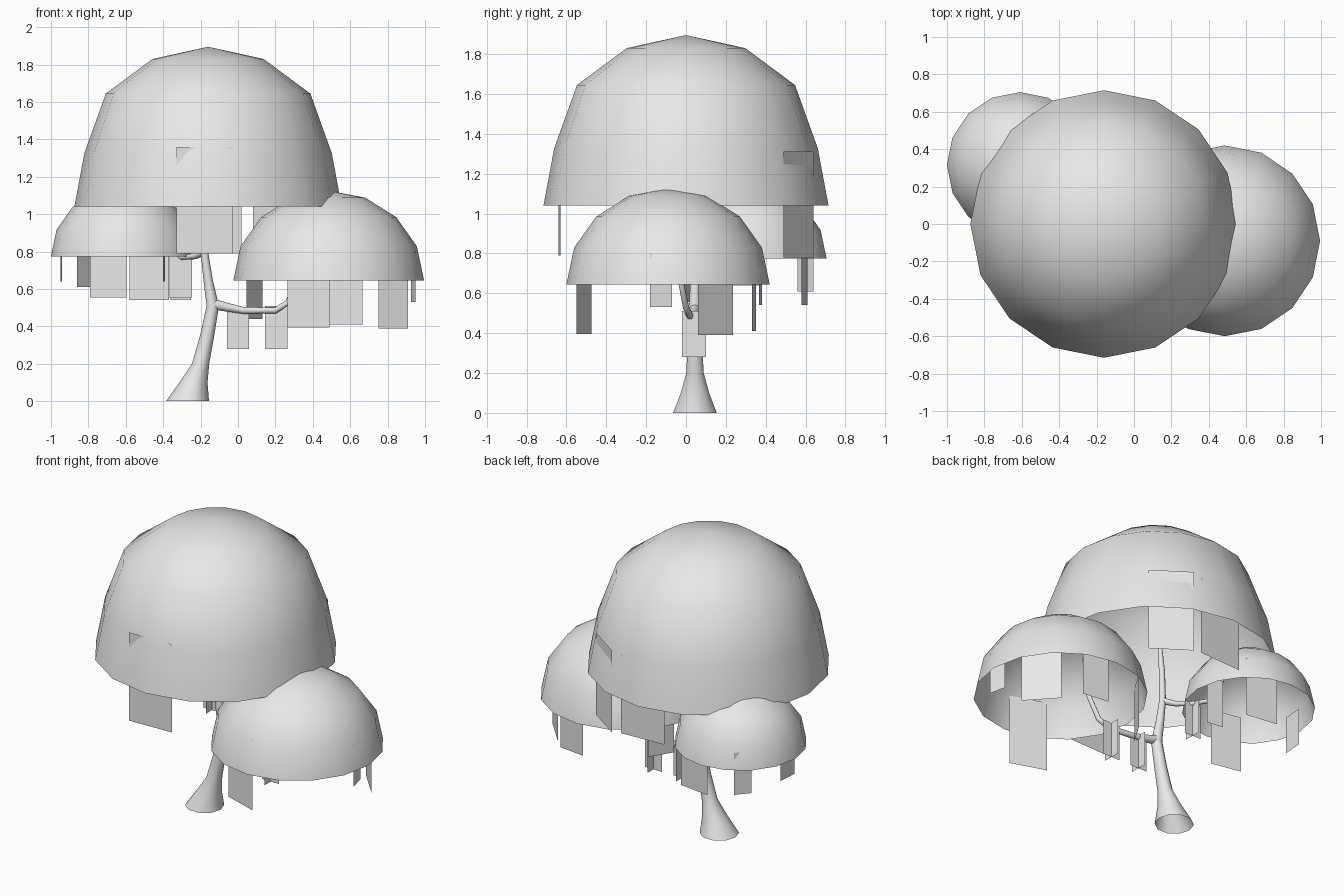
import bpy, bmesh, math
from mathutils import Vector

old = bpy.data.objects.get("Cube")
if old:
    bpy.data.objects.remove(old)

gray = bpy.data.materials.new("plain gray")
gray.use_nodes = True
color = (0.8, 0.8, 0.8, 1)
gray.diffuse_color = color
gray.node_tree.nodes["Principled BSDF"].inputs["Base Color"].default_value = color


def finish(bm, name, smooth=False):
    bmesh.ops.remove_doubles(bm, verts=bm.verts, dist=1e-5)
    mesh = bpy.data.meshes.new(name)
    bm.to_mesh(mesh)
    bm.free()
    mesh.materials.append(gray)
    for p in mesh.polygons:
        p.use_smooth = smooth
    obj = bpy.data.objects.new(name, mesh)
    bpy.context.collection.objects.link(obj)
    return obj


def bridge(bm, rings):
    for low, high in zip(rings, rings[1:]):
        n = len(low)
        for i in range(n):
            j = (i + 1) % n
            bm.faces.new((low[i], low[j], high[j], high[i]))


def dome(name, center, radius, height, profile):
    """Open canopy shell: lathed profile of (radius, height) fractions."""
    bm = bmesh.new()
    sides = 16
    rings = []
    for r, h in profile:
        rings.append([bm.verts.new((center[0] + radius * r * math.cos(a),
                                    center[1] + radius * r * math.sin(a),
                                    center[2] + height * h))
                      for a in (math.tau * i / sides for i in range(sides))])
    bridge(bm, rings)
    top = bm.verts.new((center[0], center[1], center[2] + height))
    last = rings[-1]
    for i in range(sides):
        bm.faces.new((last[i], last[(i + 1) % sides], top))
    finish(bm, name, True)


def limb(name, path, level=False, sides=10):
    """Tapered open tube along points of (x, y, z, radius)."""
    bm = bmesh.new()
    pts = [Vector(p[:3]) for p in path]
    rings = []
    for i, p in enumerate(pts):
        axis = pts[min(i + 1, len(pts) - 1)] - pts[max(i - 1, 0)]
        axis = Vector((0, 0, 1)) if level else axis.normalized()
        u = Vector((0, 1, 0)).cross(axis).normalized()
        v = axis.cross(u)
        rings.append([bm.verts.new(p + path[i][3] * (u * math.cos(a) + v * math.sin(a)))
                      for a in (math.tau * k / sides for k in range(sides))])
    bridge(bm, rings)
    finish(bm, name, True)


def card(name, a, b, low, high):
    """Single upright leaf card between two plan points."""
    bm = bmesh.new()
    bm.faces.new([bm.verts.new(v) for v in
                  ((*a, low), (*b, low), (*b, high), (*a, high))])
    finish(bm, name)


def cross(name, x, y, low, high, half=0.06):
    card(name + "_wide", (x - half, y), (x + half, y), low, high)
    card(name + "_deep", (x, y - half), (x, y + half), low, high)


# Canopy shells
round_profile = [(math.cos(a), math.sin(a)) for a in (math.pi / 8 * i for i in range(4))]
full_profile = [(1, 0), (0.925, 0.335), (0.765, 0.707), (0.415, 0.924)]
dome("main_canopy", (-0.16, 0, 1.04), 0.715, 0.855, full_profile)
dome("left_canopy", (0.485, -0.09, 0.645), 0.51, 0.48, round_profile)
dome("right_canopy", (-0.61, 0.315, 0.775), 0.39, 0.37, round_profile)

# Trunk and branches
limb("trunk", [(-0.27, 0.045, 0, 0.115), (-0.238, 0.045, 0.1, 0.075),
               (-0.2, 0.045, 0.2, 0.046), (-0.165, 0.045, 0.35, 0.038),
               (-0.135, 0.045, 0.51, 0.033), (-0.16, 0.045, 0.65, 0.025),
               (-0.18, 0.045, 0.8, 0.02), (-0.18, 0.04, 1.0, 0.018),
               (-0.17, 0.03, 1.2, 0.012)], level=True)
limb("left_branch", [(-0.14, 0.045, 0.52, 0.03), (-0.07, 0.04, 0.505, 0.024),
                     (0.03, 0.04, 0.485, 0.018), (0.2, 0.02, 0.485, 0.017),
                     (0.27, 0, 0.53, 0.016), (0.32, -0.03, 0.68, 0.014),
                     (0.34, -0.05, 0.94, 0.01)])
limb("right_branch", [(-0.18, 0.045, 0.8, 0.02), (-0.23, 0.1, 0.775, 0.016),
                      (-0.3, 0.17, 0.77, 0.014), (-0.38, 0.24, 0.79, 0.014),
                      (-0.42, 0.28, 0.86, 0.012), (-0.44, 0.29, 0.98, 0.01)])

# Hanging leaf cards: two plan points, bottom and top
canopy_cards = {
    "main_leaf": [((-0.33, -0.64), (-0.03, -0.63), 0.79, 1.36),
                  ((0.3, 0.49), (0.08, 0.64), 0.78, 1.31),
                  ((0.02, 0.635), (-0.28, 0.62), 0.79, 1.3)],
    "left_leaf": [((0.265, -0.475), (0.49, -0.55), 0.395, 0.85),
                  ((0.49, 0.35), (0.665, 0.33), 0.41, 0.8),
                  ((0.91, 0.06), (0.75, 0.235), 0.39, 0.845),
                  ((0.95, -0.18), (0.925, -0.07), 0.53, 0.8),
                  ((0.045, 0.06), (0.13, 0.2), 0.44, 0.8)],
    "right_leaf": [((-0.86, 0.56), (-0.79, 0.64), 0.61, 0.88),
                   ((-0.79, 0.03), (-0.595, -0.01), 0.555, 0.92),
                   ((-0.58, 0.61), (-0.37, 0.58), 0.54, 0.92),
                   ((-0.95, 0.25), (-0.94, 0.38), 0.64, 0.88),
                   ((-0.25, 0.365), (-0.36, 0.38), 0.54, 0.85),
                   ((-0.4, 0.22), (-0.39, 0.34), 0.64, 0.88)],
}
for name, cards in canopy_cards.items():
    for i, spec in enumerate(cards):
        card(f"{name}_{i + 1}", *spec)

# Crossed leaf tufts on the branches
cross("inner_tuft", 0, 0.04, 0.28, 0.5)
cross("outer_tuft", 0.205, 0.04, 0.28, 0.51)
cross("right_tuft", -0.305, 0.17, 0.555, 0.775)
